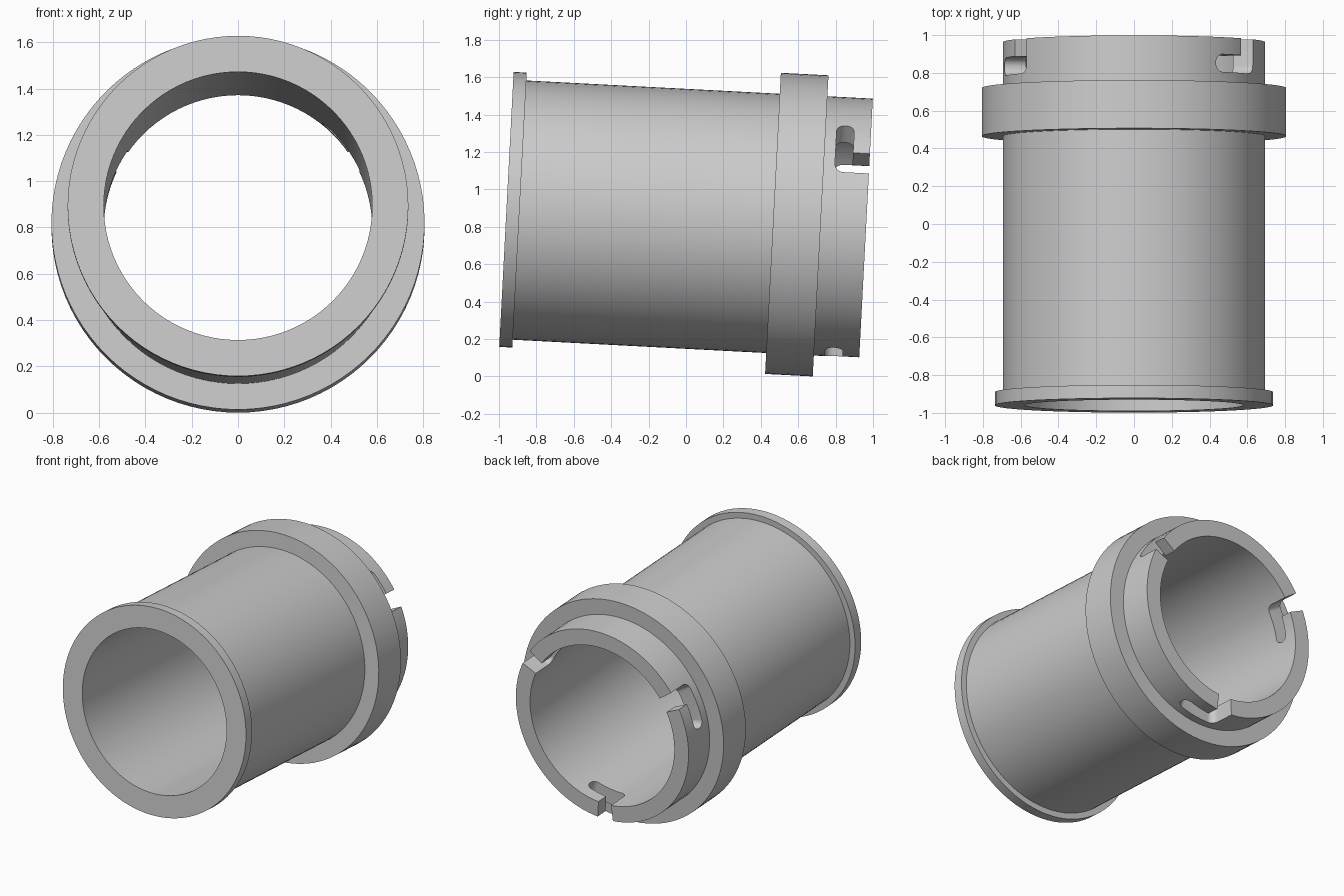
import bpy, bmesh
from math import sin, cos, radians, sqrt, pi

if "Cube" in bpy.data.objects:
    bpy.data.objects.remove(bpy.data.objects["Cube"], do_unlink=True)

TILT = radians(-3)
ORIGIN = (0, -0.96, 0.893)
LENGTH, BORE, TUBE = 1.925, 0.58, 0.694
SIDES = 96

grey = bpy.data.materials.new("plain_grey")
grey.use_nodes = True
grey.diffuse_color = (0.6, 0.6, 0.6, 1)
grey.node_tree.nodes["Principled BSDF"].inputs["Base Color"].default_value = (0.6, 0.6, 0.6, 1)


def polar(r, a, t):
    """Point at radius r, distance a along the axis, angle t."""
    return (r * cos(t), a, r * sin(t))


def sweep(name, rings, closed):
    """Skin a row of equal four-or-more sided sections into a solid."""
    bm = bmesh.new()
    rows = [[bm.verts.new(p) for p in ring] for ring in rings]
    n = len(rows[0])
    for i in range(len(rows) if closed else len(rows) - 1):
        a, b = rows[i], rows[(i + 1) % len(rows)]
        for j in range(n):
            k = (j + 1) % n
            bm.faces.new((a[j], a[k], b[k], b[j]))
    if not closed:
        bm.faces.new(rows[0])
        bm.faces.new(rows[-1])
    bmesh.ops.recalc_face_normals(bm, faces=bm.faces)
    mesh = bpy.data.meshes.new(name)
    bm.to_mesh(mesh)
    bm.free()
    obj = bpy.data.objects.new(name, mesh)
    bpy.context.collection.objects.link(obj)
    obj.location = ORIGIN
    obj.rotation_euler.x = TILT
    mesh.materials.append(grey)
    return obj


# Tube with front lip and rear collar, turned from one wall section
profile = [(BORE, 0), (0.736, 0), (0.736, 0.07), (TUBE, 0.07),
           (TUBE, 1.427), (0.806, 1.427), (0.806, 1.682), (TUBE, 1.682),
           (TUBE, LENGTH), (BORE, LENGTH)]
body = sweep("flanged_tube",
             [[polar(r, a, 2 * pi * i / SIDES) for r, a in profile] for i in range(SIDES)],
             True)


# L-shaped locking slots: an open mouth, then a rounded run around the wall
def slot_columns():
    mid, half, past = 1.788, 0.047, LENGTH + 0.1
    round_angle = half / TUBE
    start, mouth_end, tip = radians(25), radians(35.1), radians(51.3)
    cols = []
    for i in range(7):                       # rounded inner corner of the mouth
        u = 1 - cos(i / 6 * pi / 2)
        cols.append((start + u * round_angle, mid - half * sqrt(1 - (1 - u) ** 2), past))
    cols.append((mouth_end - 0.001, mid - half, past))
    cols.append((mouth_end, mid - half, mid + half))
    for i in range(8):                       # rounded closed end
        u = sin(i / 8 * pi / 2)
        h = half * sqrt(1 - u * u)
        cols.append((tip - round_angle * (1 - u), mid - h, mid + h))
    return cols


for k in range(3):
    turn = k * 2 * pi / 3
    cutter = sweep(f"slot_cutter_{k + 1}",
                   [[polar(0.5, a0, t + turn), polar(0.76, a0, t + turn),
                     polar(0.76, a1, t + turn), polar(0.5, a1, t + turn)]
                    for t, a0, a1 in slot_columns()], False)
    cutter.hide_render = True
    cutter.hide_set(True)
    cut = body.modifiers.new(f"locking_slot_{k + 1}", "BOOLEAN")
    cut.operation, cut.solver, cut.object = "DIFFERENCE", "EXACT", cutter

# Bake the cuts, remove the cutters, then smooth the round walls
bpy.context.view_layer.update()
baked = bpy.data.meshes.new_from_object(body.evaluated_get(bpy.context.evaluated_depsgraph_get()))
body.modifiers.clear()
body.data = baked
for obj in [o for o in bpy.data.objects if o.name.startswith("slot_cutter")]:
    bpy.data.objects.remove(obj, do_unlink=True)
bpy.ops.object.select_all(action="DESELECT")
body.select_set(True)
bpy.context.view_layer.objects.active = body
bpy.ops.object.shade_smooth_by_angle(angle=radians(30))
